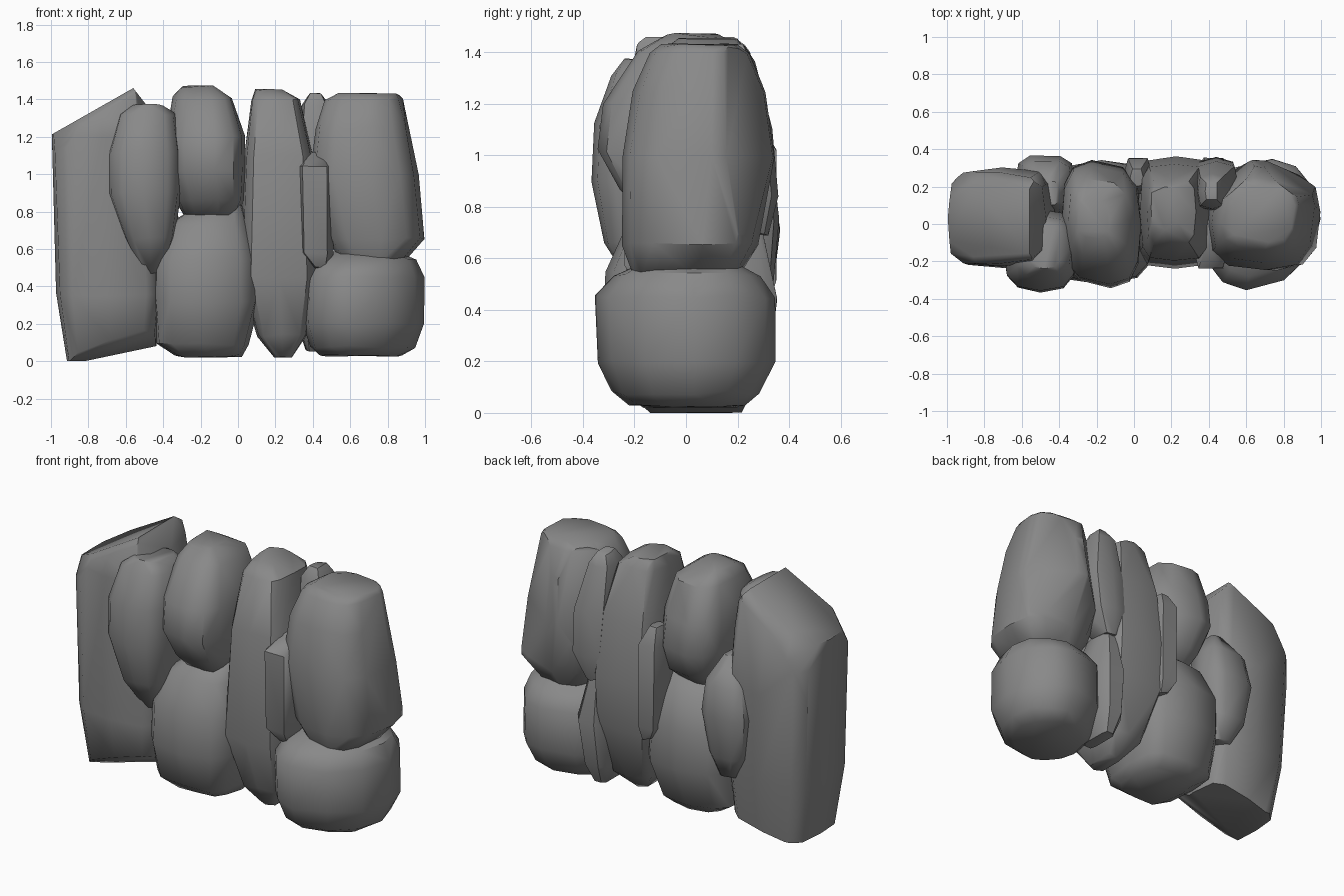
import bpy, bmesh, math, random
from mathutils import Vector

random.seed(11)
grey = bpy.data.materials.new("dark_stone")
grey.diffuse_color = (0.25, 0.25, 0.25, 1)


def stone(name, rings, sides=12, square=0.6, skew=(0, 0), cuts=(), angle=42):
    """Convex stone from stacked rounded rings (z, x0, x1, y0, y1), then chipped flat by planes.
    skew shifts the front/back points in x and the left/right points in y."""
    bm = bmesh.new()
    for z, x0, x1, y0, y1 in rings:
        for i in range(sides):
            a = 2 * math.pi * i / sides
            c, s = math.cos(a), math.sin(a)
            r = random.uniform(0.975, 1.01)
            px = math.copysign(abs(c) ** square, c) * r
            py = math.copysign(abs(s) ** square, s) * r
            bm.verts.new(((x0 + x1) / 2 + px * (x1 - x0) / 2 + skew[0] * py * (1 - abs(px)),
                          (y0 + y1) / 2 + py * (y1 - y0) / 2 + skew[1] * px * (1 - abs(py)),
                          max(0, z + random.uniform(-.012, .006))))
    bmesh.ops.convex_hull(bm, input=bm.verts[:])
    loose = [v for v in bm.verts if not v.link_faces]
    bmesh.ops.delete(bm, geom=loose, context='VERTS')
    for co, no in cuts:
        bmesh.ops.bisect_plane(bm, geom=bm.verts[:] + bm.edges[:] + bm.faces[:],
                               plane_co=Vector(co), plane_no=Vector(no).normalized(),
                               clear_outer=True)
        rim = [e for e in bm.edges if e.is_boundary]
        if rim:
            bmesh.ops.contextual_create(bm, geom=rim)
    bmesh.ops.dissolve_limit(bm, angle_limit=math.radians(4), verts=bm.verts[:], edges=bm.edges[:])
    bmesh.ops.recalc_face_normals(bm, faces=bm.faces[:])
    me = bpy.data.meshes.new(name)
    bm.to_mesh(me)
    bm.free()
    me.materials.append(grey)
    ob = bpy.data.objects.new(name, me)
    bpy.context.collection.objects.link(ob)
    bpy.ops.object.select_all(action='DESELECT')
    ob.select_set(True)
    bpy.context.view_layer.objects.active = ob
    bpy.ops.object.shade_smooth_by_angle(angle=math.radians(angle))


# Tall slab at the left end: slanted top with rounded rim, chipped foot
stone("left_slab", [
    (0, -.92, -.44, -.2, .23), (.36, -.97, -.41, -.24, .28), (.9, -.99, -.42, -.245, .3),
    (1.21, -1.0, -.45, -.23, .29), (1.48, -1.0, -.48, -.2, .26)], square=0.5, angle=60,
    cuts=[((-1, 0, 1.21), (-.25, 0, .44)),
          ((-.56, 0, 1.46), (.09, 0, .07)),
          ((-.75, .2, 1.35), (-.25, .5, .5)),
          ((-.75, -.17, 1.35), (-.25, -.5, .5)),
          ((-.95, .2, 1.15), (-.5, .5, .3)),
          ((-.97, -.15, 1.15), (-.5, -.5, .3)),
          ((-.82, 0, 0), (.08, 0, -.38)),
          ((-.92, -.2, .03), (.034, -.062, -.106))])

# Large stones of the main wall
stone("upper_left_stone", [
    (.76, -.28, -.03, -.15, .15), (.86, -.34, .03, -.26, .26), (1.02, -.39, .04, -.34, .34),
    (1.2, -.39, .04, -.32, .31), (1.41, -.35, -.03, -.19, .24), (1.47, -.31, -.13, -.08, .13)],
    square=0.68, skew=(-.05, 0))
stone("lower_left_stone", [
    (.03, -.34, .02, -.18, .2), (.09, -.44, .06, -.26, .27), (.32, -.46, .12, -.32, .34),
    (.55, -.46, .11, -.31, .34), (.74, -.37, .06, -.23, .27), (.84, -.22, .02, -.12, .15)],
    square=0.6)
stone("centre_pillar", [
    (.03, .19, .29, -.08, .12), (.14, .1, .37, -.15, .24), (.45, .01, .43, -.24, .34),
    (.75, .02, .43, -.23, .36), (1.1, .03, .4, -.2, .32), (1.4, .07, .33, -.11, .24),
    (1.45, .09, .24, -.03, .2)], square=0.48)
stone("upper_right_stone", [
    (.53, .56, .88, -.2, .2), (.66, .47, 1.0, -.25, .28), (1.0, .38, .97, -.25, .35),
    (1.25, .41, .92, -.21, .31), (1.4, .46, .88, -.14, .25), (1.43, .52, .86, -.1, .2)],
    square=0.72, skew=(-.03, .05), cuts=[((.69, .35, 1), (.25, .34, .06)),
                                         ((.38, .12, 1), (-.24, .27, .05))])
# Turned, boxy foot stone: its corners point along the axes
stone("lower_right_stone", [
    (.03, .44, .88, -.22, .23), (.08, .38, .95, -.29, .29), (.2, .34, 1.0, -.345, .355),
    (.45, .34, 1.0, -.355, .355), (.54, .41, .96, -.28, .29), (.59, .52, .86, -.16, .18)],
    square=1.0, skew=(.07, .03))

# Facing stones in the front
stone("front_left_stone", [
    (.48, -.52, -.4, -.2, .0), (.66, -.61, -.34, -.32, .05), (.9, -.70, -.3, -.365, .08),
    (1.12, -.70, -.3, -.355, .08), (1.32, -.64, -.33, -.29, .04), (1.37, -.57, -.39, -.24, .0)],
    square=0.7)
stone("front_wedge", [
    (.5, .40, .48, -.2, -.04), (.58, .32, .51, -.25, 0), (1.04, .31, .51, -.25, .03),
    (1.12, .37, .46, -.12, .03)], sides=6)

# Filler stones at the back
stone("back_upper_filler", [
    (.7, .37, .47, .16, .32), (.85, .33, .55, .06, .36), (1.1, .32, .56, .06, .335),
    (1.37, .34, .49, .08, .27), (1.43, .38, .45, .12, .23)], sides=8)
stone("back_lower_filler", [
    (.06, .36, .45, .06, .27), (.18, .32, .5, -.05, .33), (.45, .32, .53, -.05, .36),
    (.72, .37, .46, .1, .3)], sides=10)
stone("back_wedge", [
    (.44, .0, .08, .2, .33), (.52, -.05, .1, .15, .36), (1.02, -.06, .1, .15, .36),
    (1.12, -.02, .05, .2, .3)], sides=6)
stone("back_left_filler", [
    (.33, -.52, -.4, .1, .28), (.47, -.6, -.35, .05, .34), (.72, -.64, -.31, .05, .37),
    (.9, -.6, -.33, .07, .34), (1.04, -.49, -.4, .1, .23)], sides=10)
